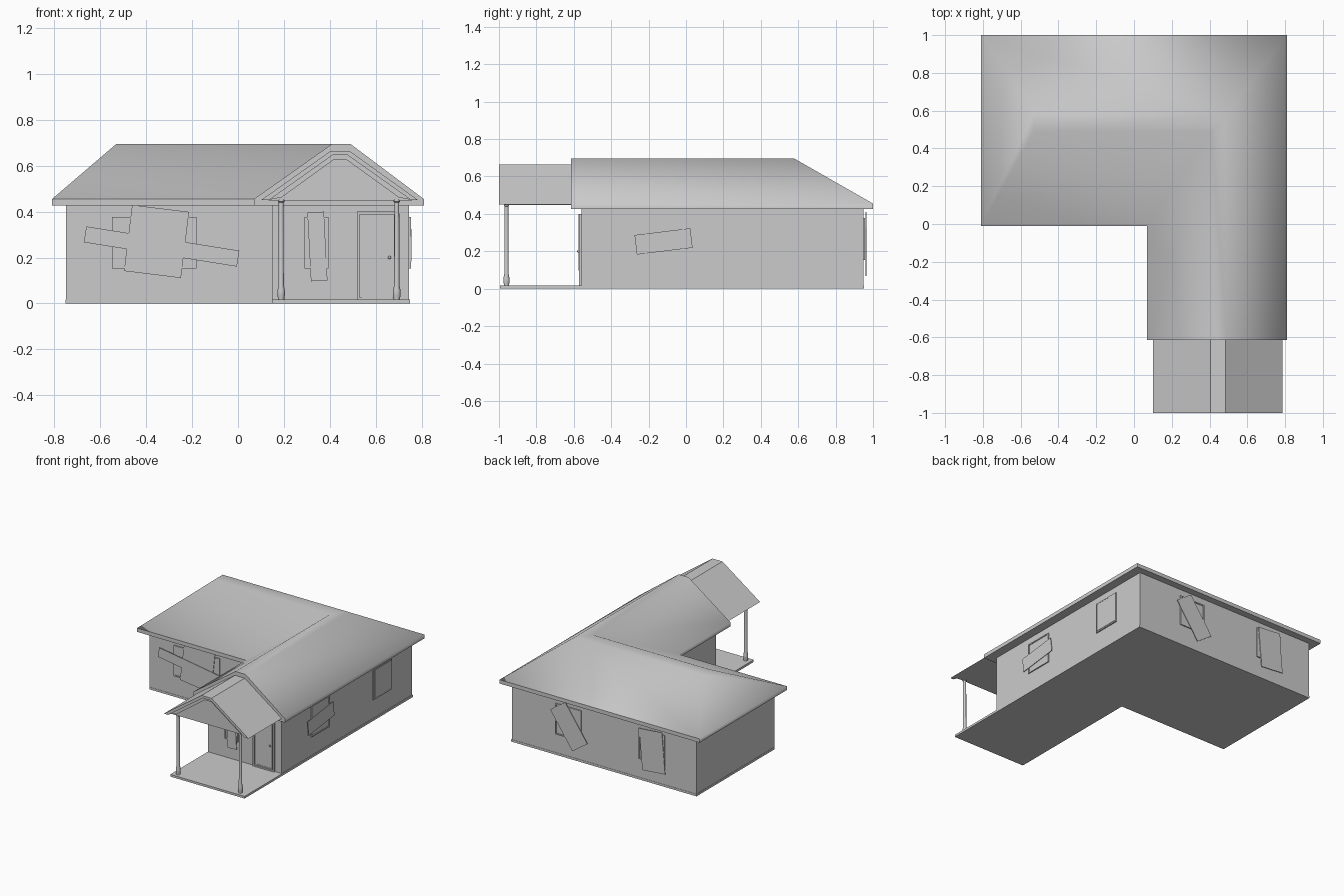
import bpy, bmesh
from math import radians, pi
from mathutils import Matrix, Vector

if "Cube" in bpy.data.objects:
    bpy.data.objects.remove(bpy.data.objects["Cube"])


def finish(bm, name, angle=30):
    bmesh.ops.recalc_face_normals(bm, faces=bm.faces)
    me = bpy.data.meshes.new(name)
    bm.to_mesh(me)
    bm.free()
    ob = bpy.data.objects.new(name, me)
    bpy.context.collection.objects.link(ob)
    bpy.context.view_layer.objects.active = ob
    ob.select_set(True)
    bpy.ops.object.shade_smooth_by_angle(angle=radians(angle))
    ob.select_set(False)
    return ob


def stack(name, rings, angle=30):
    """Skin a series of equal-length closed rings and cap both ends."""
    bm = bmesh.new()
    vs = [[bm.verts.new(p) for p in r] for r in rings]
    n = len(vs[0])
    for a, b in zip(vs, vs[1:]):
        for i in range(n):
            j = (i + 1) % n
            bm.faces.new((a[i], a[j], b[j], b[i]))
    bm.faces.new(vs[0])
    bm.faces.new(vs[-1])
    return finish(bm, name, angle)


def prism_z(name, outline, z0, z1):
    return stack(name, [[(x, y, z) for x, y in outline] for z in (z0, z1)])


def prism_y(name, profile, y0, y1):
    return stack(name, [[(x, y, z) for x, z in profile] for y in (y0, y1)])


# Walls: one directional frame per wall, local -y points outwards
FRONT = Matrix.Translation((0, 0.05, 0))
WING = Matrix.Translation((0, -0.56, 0))
RIGHT = Matrix.Translation((0.745, 0, 0)) @ Matrix.Rotation(pi / 2, 4, 'Z')
BACK = Matrix.Translation((0, 0.95, 0)) @ Matrix.Rotation(pi, 4, 'Z')


def wall_box(name, wall, u, z, w, h, out, thick, tilt=0.0, frame=0.0, sink=0.0):
    """Box on a wall; with frame > 0 its outer face is inset and pushed in."""
    m = (wall @ Matrix.Translation((u, -out + thick / 2, z))
         @ Matrix.Rotation(radians(tilt), 4, 'Y') @ Matrix.Diagonal((w, thick, h, 1)))
    bm = bmesh.new()
    bmesh.ops.create_cube(bm, size=1, matrix=m)
    bmesh.ops.recalc_face_normals(bm, faces=bm.faces)
    if frame:
        d = (wall.to_3x3() @ Vector((0, -1, 0))).normalized()
        f = max(bm.faces, key=lambda q: q.normal.dot(d))
        bmesh.ops.inset_region(bm, faces=[f], thickness=frame)
        r = bmesh.ops.extrude_discrete_faces(bm, faces=[f])
        bmesh.ops.translate(bm, verts=r['faces'][0].verts, vec=-d * sink)
    return finish(bm, name)


# House body and slab
prism_z("walls", [(-.75, .05), (.15, .05), (.15, -.56), (.745, -.56), (.745, .95), (-.75, .95)],
        0.01, 0.435)
prism_z("floor_slab", [(-.752, .048), (.148, .048), (.148, -.995), (.75, -.995), (.75, .952), (-.752, .952)],
        0.0, 0.016)

# Main roof: L-shaped eaves rising to a narrow flat ridge
eave = [(-.81, 1), (.81, 1), (.81, -.615), (.07, -.615), (.07, -.01), (-.81, -.01)]
ridge = [(-.53, .58), (.49, .58), (.49, -.615), (.41, -.615), (.41, .49), (-.53, .49)]
stack("main_roof", [[(x, y, z) for x, y in o] for o, z in
                    ((eave, .427), (eave, .455), (ridge, .695))], 60)

# Porch roof: folded shell with recessed gable filling
outer = [(.10, .45), (.405, .665), (.485, .665), (.785, .45)]
inner = [(.755, .45), (.475, .648), (.415, .648), (.135, .45)]
prism_y("porch_roof", outer + inner, -1.0, -.56)
gable = [(.13, .448), (.415, .65), (.475, .65), (.76, .448)]
prism_y("porch_gable", gable, -.97, -.56)
trim_in = [(.70, .462), (.47, .628), (.42, .628), (.19, .462)]
prism_y("porch_gable_trim", [(.13, .45)] + gable[1:3] + [(.76, .45)] + trim_in, -.982, -.965)

# Porch columns: lathed base, neck and shaft
profile = [(.014, .014), (.014, .025), (.0165, .035), (.0165, .055), (.0115, .08),
           (.0105, .44), (.014, .443), (.014, .452)]
for side, cx in (("left", .188), ("right", .692)):
    rings = []
    for r, z in profile:
        rings.append([Matrix.Rotation(2 * pi * k / 16, 3, 'Z') @ Vector((r, 0, 0))
                      + Vector((cx, -.96, z)) for k in range(16)])
    stack("column_" + side, rings)

# Windows: framed recess, then the loose panels hanging in front
for name, wall, u, w in (("front", FRONT, -.365, .37), ("porch", WING, .342, .105),
                         ("right_near", RIGHT, -.115, .21), ("right_far", RIGHT, .60, .21),
                         ("back_a", BACK, -.285, .21), ("back_b", BACK, .39, .21)):
    wall_box("window_" + name, wall, u, .265, w, .225, .008, .02, frame=.012, sink=.005)

for name, wall, u, z, w, h, out, tilt in (
        ("front_wide", FRONT, -.355, .27, .25, .29, .012, 7),
        ("front_plank", FRONT, -.333, .248, .675, .07, .018, 9),
        ("porch", WING, .346, .248, .072, .30, .014, -3),
        ("right_near", RIGHT, -.12, .253, .30, .105, .012, -7),
        ("right_far", RIGHT, .603, .265, .19, .205, .009, 0),
        ("back_a", BACK, -.275, .24, .148, .315, .014, -35),
        ("back_b", BACK, .40, .24, .185, .30, .014, -5)):
    wall_box("panel_" + name, wall, u, z, w, h, out, .004, tilt)

# Door with frame and knob
wall_box("door_frame", WING, .605, .207, .172, .385, .012, .02, frame=.016, sink=.009)
wall_box("door_leaf", WING, .605, .203, .135, .355, .006, .01, frame=.012, sink=.002)
bm = bmesh.new()
bmesh.ops.create_uvsphere(bm, u_segments=12, v_segments=8, radius=.007,
                          matrix=Matrix.Translation((.66, -.575, .2)))
finish(bm, "door_knob", 60)
